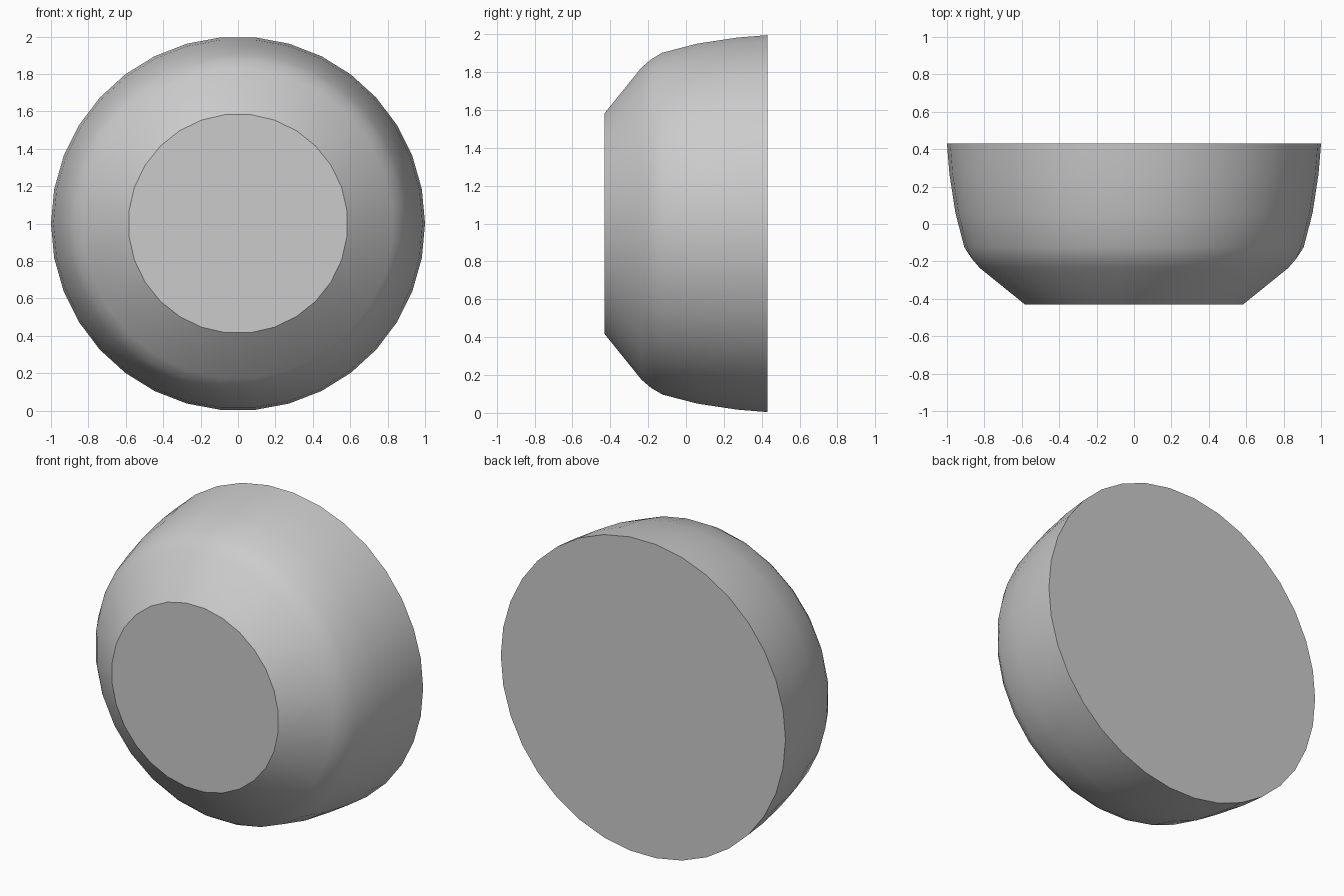
import bpy, bmesh
from math import cos, sin, pi, radians

cube = bpy.data.objects.get("Cube")
if cube:
    bpy.data.objects.remove(cube)

# Plain grey finish
grey = bpy.data.materials.new("plain_grey")
grey.use_nodes = True
colour = (0.6, 0.6, 0.6, 1.0)
grey.diffuse_color = colour
grey.node_tree.nodes["Principled BSDF"].inputs["Base Color"].default_value = colour

# Rounded profile from front cap to back rim: radius, depth, sides
PROFILE = [
    (0.587, -0.43, 28),
    (0.83, -0.235, 28),
    (0.873, -0.185, 28),
    (0.907, -0.125, 34),
    (0.955, 0.06, 34),
    (0.987, 0.27, 34),
    (1.0, 0.43, 34),
]


def add_ring(bm, radius, y, sides):
    """Ring around the y axis with a flat edge at the top and bottom."""
    for i in range(sides):
        a = pi / 2 + 2 * pi * (i + 0.5) / sides
        bm.verts.new((radius * cos(a), y, 1 + radius * sin(a)))


# Solid knob: the convex skin around the rings
bm = bmesh.new()
for ring in PROFILE:
    add_ring(bm, *ring)
bmesh.ops.convex_hull(bm, input=bm.verts[:])
# Merge the triangles of each flat cap
bmesh.ops.dissolve_limit(bm, angle_limit=radians(0.5), verts=bm.verts[:], edges=bm.edges[:])
bmesh.ops.recalc_face_normals(bm, faces=bm.faces[:])

mesh = bpy.data.meshes.new("round_knob")
bm.to_mesh(mesh)
bm.free()
mesh.materials.append(grey)
knob = bpy.data.objects.new("round_knob", mesh)
bpy.context.collection.objects.link(knob)

# Smooth sides, sharp cap edges
bpy.ops.object.select_all(action="DESELECT")
knob.select_set(True)
bpy.context.view_layer.objects.active = knob
bpy.ops.object.shade_smooth_by_angle(angle=radians(35))
